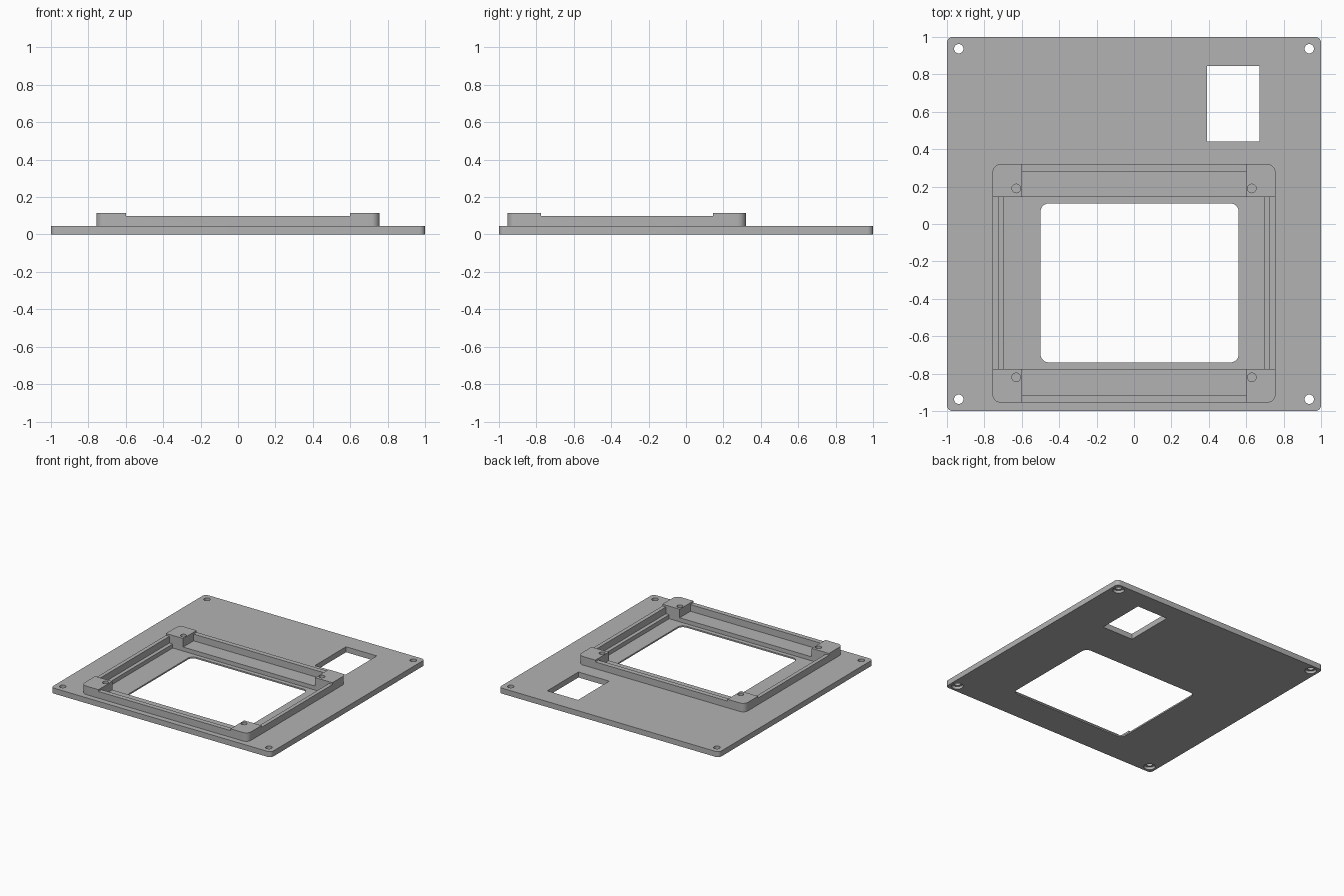
import bpy, bmesh, math

if "Cube" in bpy.data.objects:
    bpy.data.objects.remove(bpy.data.objects["Cube"])

grey = bpy.data.materials.new("light grey")
grey.diffuse_color = (0.45, 0.45, 0.45, 1)
grey.use_nodes = True
grey.node_tree.nodes["Principled BSDF"].inputs["Base Color"].default_value = grey.diffuse_color


def prism(name, outline, z0, z1):
    """Extrude a closed outline between two heights."""
    bm = bmesh.new()
    face = bm.faces.new([bm.verts.new((x, y, z0)) for x, y in outline])
    top = bmesh.ops.extrude_face_region(bm, geom=[face])["geom"]
    for v in top:
        if isinstance(v, bmesh.types.BMVert):
            v.co.z = z1
    bmesh.ops.recalc_face_normals(bm, faces=bm.faces)
    mesh = bpy.data.meshes.new(name)
    bm.to_mesh(mesh)
    bm.free()
    mesh.materials.append(grey)
    obj = bpy.data.objects.new(name, mesh)
    bpy.context.collection.objects.link(obj)
    return obj


def rect(x0, x1, y0, y1, r=0.0, steps=8):
    """Rectangle outline with optional rounded corners."""
    if r == 0:
        return [(x0, y0), (x1, y0), (x1, y1), (x0, y1)]
    centres = [(x1 - r, y1 - r), (x0 + r, y1 - r), (x0 + r, y0 + r), (x1 - r, y0 + r)]
    return [(cx + r * math.cos(a), cy + r * math.sin(a))
            for q, (cx, cy) in enumerate(centres)
            for a in [(q + i / steps) * math.pi / 2 for i in range(steps + 1)]]


def circle(cx, cy, r, n=32):
    return [(cx + r * math.cos(2 * math.pi * i / n),
             cy + r * math.sin(2 * math.pi * i / n)) for i in range(n)]


def combine(target, tool, operation="DIFFERENCE"):
    """Apply a boolean and discard the tool."""
    mod = target.modifiers.new("cut", "BOOLEAN")
    mod.object, mod.operation, mod.solver = tool, operation, "EXACT"
    deps = bpy.context.evaluated_depsgraph_get()
    mesh = bpy.data.meshes.new_from_object(target.evaluated_get(deps))
    target.modifiers.clear()
    target.data = mesh
    bpy.data.objects.remove(tool)


PLATE_TOP, WALL_TOP, POST_TOP, FLOOR = 0.045, 0.10, 0.115, 0.012
Y0, Y1 = -0.955, 0.32        # raised frame extent
P0, P1 = -0.775, 0.145       # inner edges of the corner posts

# Base plate with the raised frame joined on top
panel = prism("mounting_panel", rect(-1, 1, -1, 1, 0.03), 0, PLATE_TOP)
combine(panel, prism("frame", rect(-0.757, 0.757, Y0, Y1, 0.045), 0.02, POST_TOP), "UNION")

cuts = [
    # Lower the walls between the corner posts
    (rect(-0.6, 0.6, -1.2, 0.6), WALL_TOP, 0.3),
    (rect(-0.9, 0.9, P0, P1), WALL_TOP, 0.3),
    # Hollow the frame down to the plate, leaving thin walls
    (rect(-0.6, 0.6, Y0 + 0.04, Y1 - 0.04), PLATE_TOP, 0.3),
    (rect(-0.725, 0.725, P0, P1), PLATE_TOP, 0.3),
    # Recess, display opening and connector window
    (rect(-0.695, 0.695, P0, P1), FLOOR, 0.3),
    (rect(-0.5, 0.56, -0.74, 0.11, 0.045), -0.1, 0.3),
    (rect(0.39, 0.67, 0.44, 0.845), -0.1, 0.3),
]
for sx in (-1, 1):
    # Blind screw holes in the posts
    for y in (-0.82, 0.19):
        cuts.append((circle(sx * 0.63, y, 0.023), 0.03, 0.3))
    # Plate corner holes, counterbored underneath
    for sy in (-1, 1):
        cuts.append((circle(sx * 0.937, sy * 0.937, 0.025), -0.1, 0.3))
        cuts.append((circle(sx * 0.937, sy * 0.937, 0.043), -0.1, 0.022))
for outline, z0, z1 in cuts:
    combine(panel, prism("cutter", outline, z0, z1))

bpy.context.view_layer.objects.active = panel
panel.select_set(True)
bpy.ops.object.shade_smooth_by_angle(angle=math.radians(30))
